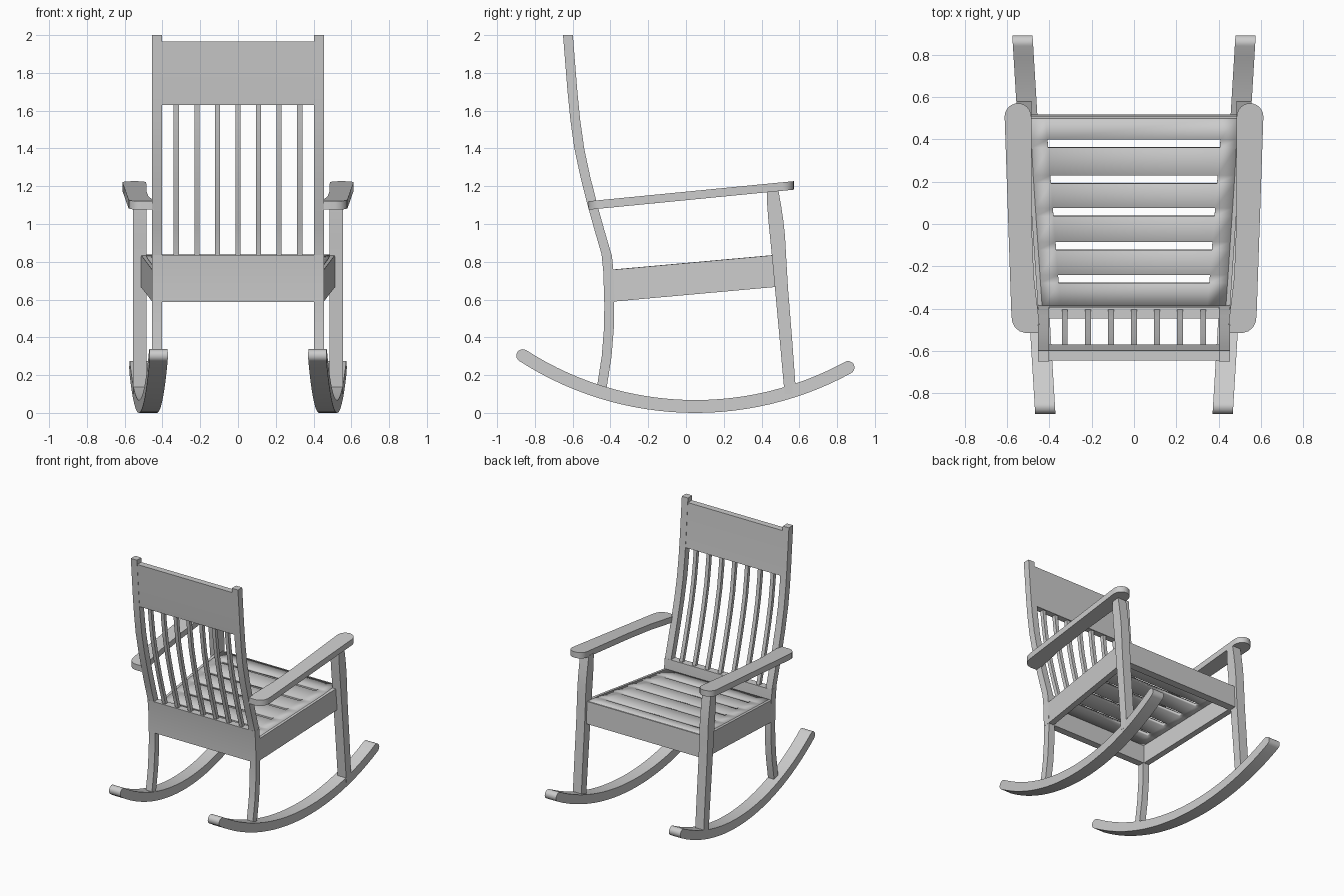
import bpy, bmesh, math

if "Cube" in bpy.data.objects:
    bpy.data.objects.remove(bpy.data.objects["Cube"])


def finish(name, bm, mirror=False):
    bmesh.ops.recalc_face_normals(bm, faces=bm.faces)
    me = bpy.data.meshes.new(name)
    bm.to_mesh(me)
    bm.free()
    ob = bpy.data.objects.new(name, me)
    bpy.context.collection.objects.link(ob)
    bpy.ops.object.select_all(action='DESELECT')
    ob.select_set(True)
    bpy.context.view_layer.objects.active = ob
    bpy.ops.object.shade_smooth_by_angle(angle=math.radians(30))
    if mirror:
        m = ob.modifiers.new("Mirror", 'MIRROR')
        m.use_mirror_merge = False
    return ob


def loft(name, rings, mirror=False):
    """Skin a list of equal-length vertex rings and cap both ends."""
    bm = bmesh.new()
    vs = [[bm.verts.new(p) for p in r] for r in rings]
    n = len(rings[0])
    for a, b in zip(vs, vs[1:]):
        for i in range(n):
            bm.faces.new((a[i], a[(i + 1) % n], b[(i + 1) % n], b[i]))
    bm.faces.new(vs[0])
    bm.faces.new(vs[-1])
    return finish(name, bm, mirror)


# Centre line of the bent back posts, as (z, y)
BACK = [(0.10, -0.455), (0.14, -0.445), (0.3, -0.42), (0.45, -0.408), (0.6, -0.406),
        (0.75, -0.411), (0.83, -0.418), (0.97, -0.459), (1.1, -0.495), (1.25, -0.533),
        (1.4, -0.565), (1.55, -0.586), (1.7, -0.601), (1.85, -0.613), (2.0, -0.625)]


def back_y(z):
    for (za, ya), (zb, yb) in zip(BACK, BACK[1:]):
        if z <= zb:
            return ya + (yb - ya) * (z - za) / (zb - za)
    return BACK[-1][1]


def back_part(name, x0, x1, z0, z1, half, mirror=False):
    """Piece of the back that follows the bend of the posts."""
    zs = [z0] + [z for z, _ in BACK if z0 + 0.005 < z < z1 - 0.005] + [z1]
    rings = []
    for z in zs:
        y = back_y(z)
        rings.append([(x0, y - half, z), (x1, y - half, z), (x1, y + half, z), (x0, y + half, z)])
    return loft(name, rings, mirror)


# Back posts, rails and spindles
back_part("back_post", 0.403, 0.455, 0.10, 2.0, 0.026, True)
back_part("lower_back_rail", -0.456, 0.456, 0.588, 0.835, 0.027)
back_part("top_back_rail", -0.405, 0.405, 1.63, 1.965, 0.024)
for i in range(7):
    x = (i - 3) * 0.109
    back_part(f"spindle_{i + 1}", x - 0.0135, x + 0.0135, 0.82, 1.64, 0.014)

# Rockers: circular arcs with rounded ends, splayed outward to the front
R, T, CY, CZ = 1.686, 0.034, 0.05, 1.72
A0, A1, N = -0.573, 0.50, 28
stations = [(A0 - T / R * math.cos(t), T * math.sin(t)) for t in (0.15, 0.5, 0.9, 1.25)]
stations += [(A0 + (A1 - A0) * i / N, T) for i in range(N + 1)]
stations += [(A1 + T / R * math.cos(t), T * math.sin(t)) for t in (1.25, 0.9, 0.5, 0.15)]
rings = []
for a, h in stations:
    ring = []
    for r, side in ((R + h, -1), (R + h, 1), (R - h, 1), (R - h, -1)):
        y, z = CY + r * math.sin(a), CZ - r * math.cos(a)
        ring.append((0.42 + (y + 0.89) * 0.0605 + side * 0.048, y, z))
    rings.append(ring)
loft("rocker", rings, True)

# Front legs: (z, rear y, front y)
LEG = [(0.10, 0.522, 0.583), (0.40, 0.495, 0.561), (0.66, 0.471, 0.54), (0.83, 0.455, 0.53),
       (0.94, 0.444, 0.524), (1.02, 0.436, 0.515), (1.10, 0.430, 0.503), (1.18, 0.427, 0.489)]
loft("front_leg", [[(0.484, a, z), (0.556, a, z), (0.556, b, z), (0.484, b, z)]
                   for z, a, b in LEG], True)


# Seat frame
def seat_z(y):
    return 0.793 + 0.09 * y


def edge_x(y):
    return 0.455 + (y + 0.386) * 0.068


DEPTH = 0.169
rings = []
for y in (-0.40, 0.50):
    x, z = edge_x(y), seat_z(y)
    rings.append([(x - 0.045, y, z - DEPTH), (x, y, z - DEPTH), (x, y, z), (x - 0.045, y, z)])
loft("side_apron", rings, True)
rings = []
for x in (-0.487, 0.487):
    rings.append([(x, 0.465, seat_z(0.465) - DEPTH), (x, 0.518, seat_z(0.515) - DEPTH),
                  (x, 0.510, seat_z(0.51)), (x, 0.465, seat_z(0.465))])
loft("front_apron", rings)

# Seat panel with five slots
rows = [-0.40]
for c in (-0.26, -0.104, 0.056, 0.211, 0.38):
    rows += [c - 0.019, c + 0.019]
rows.append(0.50)
bm = bmesh.new()
grid = []
for y in rows:
    e, s = edge_x(y) - 0.02, 0.378 + 0.078 * y
    grid.append([bm.verts.new((x, y, seat_z(y) + 0.001))
                 for x in (-min(e, 0.484), -s, s, min(e, 0.484))])
for j in range(len(rows) - 1):
    for i in range(3):
        if i == 1 and j % 2:
            continue
        bm.faces.new((grid[j][i], grid[j][i + 1], grid[j + 1][i + 1], grid[j + 1][i]))
seat = finish("slatted_seat", bm)
if seat.data.polygons[0].normal.z < 0:
    seat.data.flip_normals()
m = seat.modifiers.new("Thickness", 'SOLIDIFY')
m.thickness = 0.03
m.offset = -1

# Armrests: plan outline with rounded front, tilted up to the front
plan = [(0.445, -0.515), (0.515, -0.515), (0.542, -0.507), (0.564, -0.488),
        (0.576, -0.462), (0.580, -0.43)]
for i in range(13):
    t = math.pi * i / 12
    plan.append((0.549 + 0.063 * math.cos(t), 0.508 + 0.063 * math.sin(t)))
plan += [(0.484, 0.0), (0.474, -0.25), (0.450, -0.45)]
loft("armrest", [[(x, y, 1.171 + 0.0976 * y - d) for x, y in plan] for d in (0.045, 0.0)], True)
